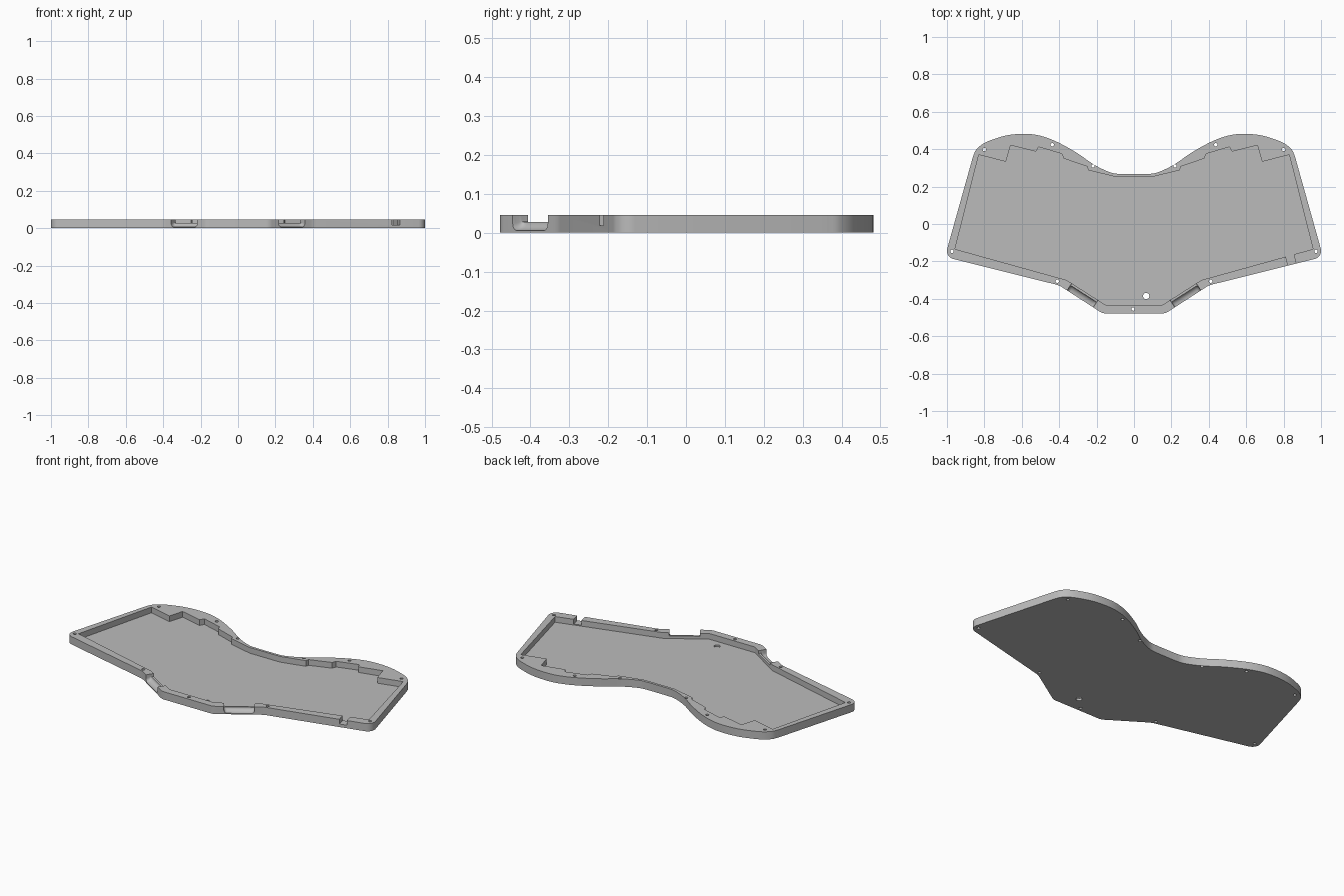
import bpy, bmesh, math
from mathutils import Vector, Matrix

old = bpy.data.objects.get("Cube")
if old:
    bpy.data.objects.remove(old, do_unlink=True)

HEIGHT, FLOOR, LEDGE = 0.046, 0.012, 0.028

grey = bpy.data.materials.new("plain grey")
grey.use_nodes = True
colour = (0.5, 0.5, 0.5, 1)
grey.diffuse_color = colour
grey.node_tree.nodes["Principled BSDF"].inputs["Base Color"].default_value = colour


def spline(pts, steps=8):
    """Smooth curve through the given points."""
    v = [Vector(p) for p in pts]
    v = [2 * v[0] - v[1]] + v + [2 * v[-1] - v[-2]]
    out = []
    for a, b, c, d in zip(v, v[1:], v[2:], v[3:]):
        for i in range(steps):
            t = i / steps
            out.append(0.5 * (2 * b + (c - a) * t + (2 * a - 5 * b + 4 * c - d) * t ** 2
                              + (3 * b - a - 3 * c + d) * t ** 3))
    return out + [v[-2]]


def fillet(prev, corner, nxt, radius, steps=8):
    """Round one corner of an outline."""
    p, a, b = Vector(corner), Vector(prev), Vector(nxt)
    u, w = (a - p).normalized(), (b - p).normalized()
    half = u.angle(w) / 2
    centre = p + (u + w).normalized() * radius / math.sin(half)
    start = p + u * radius / math.tan(half) - centre
    end = p + w * radius / math.tan(half) - centre
    sweep = start.angle_signed(end)
    return [centre + Matrix.Rotation(-sweep * i / steps, 2) @ start for i in range(steps + 1)]


def mirrored(half):
    """Close a right-hand outline with its mirror image."""
    return half + [Vector((-p[0], p[1])) for p in reversed(half)]


def loft(name, sections):
    """Solid skinned through equal loops of 3D points."""
    bm = bmesh.new()
    loops = [[bm.verts.new(p) for p in s] for s in sections]
    for lo, hi in zip(loops, loops[1:]):
        for i in range(len(lo)):
            j = (i + 1) % len(lo)
            bm.faces.new((lo[i], lo[j], hi[j], hi[i]))
    bm.faces.new(loops[0])
    bm.faces.new(loops[-1])
    bmesh.ops.recalc_face_normals(bm, faces=bm.faces)
    mesh = bpy.data.meshes.new(name)
    bm.to_mesh(mesh)
    bm.free()
    obj = bpy.data.objects.new(name, mesh)
    bpy.context.collection.objects.link(obj)
    return obj


def prism(name, outline, z0, z1):
    return loft(name, [[(p[0], p[1], z) for p in outline] for z in (z0, z1)])


def cut(target, cutter):
    """Subtract a cutter and throw it away."""
    cutter.hide_render = True
    mod = target.modifiers.new("cut", 'BOOLEAN')
    mod.operation, mod.solver, mod.object = 'DIFFERENCE', 'EXACT', cutter
    dg = bpy.context.evaluated_depsgraph_get()
    mesh = bpy.data.meshes.new_from_object(target.evaluated_get(dg))
    target.modifiers.clear()
    target.data = mesh
    bpy.data.objects.remove(cutter, do_unlink=True)


def hole(x, y, r, sides=20):
    ring = [(x + r * math.cos(math.tau * i / sides), y + r * math.sin(math.tau * i / sides))
            for i in range(sides)]
    cut(tray, prism("hole_cutter", ring, -0.1, 0.1))


# Tray body: wavy back edge, slanted sides, stepped front
wave = spline([(0.06, 0.267), (0.12, 0.274), (0.21, 0.315), (0.31, 0.383), (0.42, 0.443),
               (0.51, 0.474), (0.59, 0.482), (0.68, 0.474), (0.76, 0.45), (0.81, 0.427),
               (0.845, 0.395), (0.861, 0.36)])
side, toe, shoulder, front = (1.011, -0.176), (0.4, -0.328), (0.168, -0.478), (-0.168, -0.478)
half = (wave
        + fillet(wave[-1], side, toe, 0.045)
        + fillet(side, toe, shoulder, 0.12)
        + fillet(toe, shoulder, front, 0.06))
tray = prism("tray", mirrored(half), 0, HEIGHT)

# Cavity with a notched back edge
inner = [(0.1, 0.252), (0.245, 0.288), (0.25, 0.307), (0.375, 0.35), (0.385, 0.375),
         (0.51, 0.412), (0.524, 0.387), (0.66, 0.421), (0.685, 0.333), (0.83, 0.37),
         (0.957, -0.134), (0.36, -0.30), (0.15, -0.434)]
cut(tray, prism("cavity_cutter", mirrored(inner), FLOOR, 0.1))

# Angled ports: a slot through the wall over a scooped outer recess
for s in (1, -1):
    along = Vector((0.842 * s, 0.539, 0))
    inward = Vector((-0.539 * s, 0.842, 0))
    mid = Vector((0.288 * s, -0.401, 0))

    def section(depth, bottom, width=0.083, r=0.018):
        pts = [(-width, 0.1)]
        for cx, a0 in ((-width + r, math.pi), (width - r, 1.5 * math.pi)):
            for i in range(7):
                a = a0 + math.pi / 2 * i / 6
                pts.append((cx + r * math.cos(a), bottom + r + r * math.sin(a)))
        pts.append((width, 0.1))
        return [mid + inward * depth + along * t + Vector((0, 0, z)) for t, z in pts]

    scoop = [section(-0.06, 0.006)]
    for i in range(7):
        a = math.pi / 2 * i / 6
        scoop.append(section(0.004 + 0.03 * math.sin(a), 0.006 + 0.022 * (1 - math.cos(a))))
    cut(tray, loft("recess_cutter", scoop))
    cut(tray, loft("slot_cutter", [section(-0.06, LEDGE, r=0.002), section(0.09, LEDGE, r=0.002)]))

# Small cable notch in the front left wall
across = Vector((0.24, -0.97))
tangent = Vector((0.97, 0.24))
centre = Vector((0.838, -0.19))
box = [centre + across * a * 0.05 + tangent * b * 0.022
       for a, b in ((-1, -1), (1, -1), (1, 1), (-1, 1))]
cut(tray, prism("notch_cutter", box, 0.018, 0.1))

# Screw holes and floor opening
for x, y in ((0.80, 0.398), (0.437, 0.424), (0.219, 0.31), (0.973, -0.146), (0.41, -0.306)):
    hole(x, y, 0.009)
    hole(-x, y, 0.009)
hole(-0.005, -0.455, 0.009)
hole(0.065, -0.385, 0.017)

# Finish
tray.data.materials.clear()
tray.data.materials.append(grey)
bpy.ops.object.select_all(action='DESELECT')
tray.select_set(True)
bpy.context.view_layer.objects.active = tray
bpy.ops.object.shade_smooth_by_angle(angle=math.radians(30))
